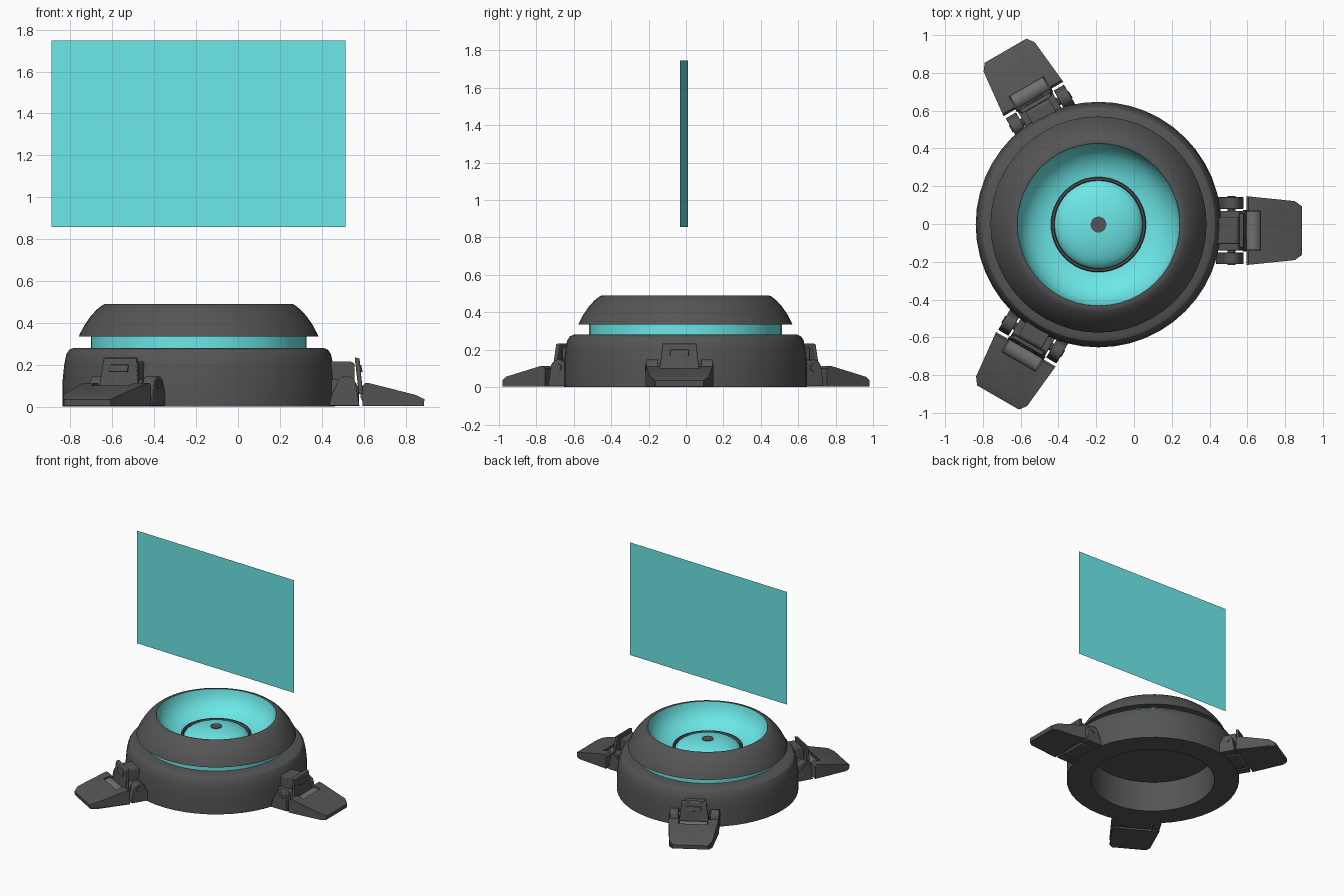
import bpy, bmesh, math

if "Cube" in bpy.data.objects:
    bpy.data.objects.remove(bpy.data.objects["Cube"])

BODY_CENTER = (-0.188, -0.003, 0)
FOOT_CENTER = (-0.17, -0.012, 0)
FOOT_SHIFT = (-0.018, -0.023)   # radial and tangential offset of every foot part
SEG = 48


def material(name, color):
    m = bpy.data.materials.new(name)
    m.diffuse_color = color
    m.use_nodes = True
    m.node_tree.nodes["Principled BSDF"].inputs["Base Color"].default_value = m.diffuse_color
    return m


DARK = material("dark_grey", (0.09, 0.09, 0.09, 1))
LIGHTER = material("mid_grey", (0.16, 0.16, 0.16, 1))
CYAN = material("cyan", (0.15, 0.8, 0.8, 1))


def finish(name, bm, mat, loc, angle=0.0, bevel=0.0):
    bmesh.ops.remove_doubles(bm, verts=bm.verts, dist=1e-5)
    bmesh.ops.recalc_face_normals(bm, faces=bm.faces)
    me = bpy.data.meshes.new(name)
    bm.to_mesh(me)
    bm.free()
    me.shade_smooth()
    me.set_sharp_from_angle(angle=math.radians(32))
    me.materials.append(mat)
    ob = bpy.data.objects.new(name, me)
    bpy.context.collection.objects.link(ob)
    ob.location = loc
    ob.rotation_euler.z = math.radians(angle)
    if bevel:
        mod = ob.modifiers.new("bevel", 'BEVEL')
        mod.width, mod.segments = bevel, 2
        mod.limit_method = 'ANGLE'
    return ob


def lathe(name, profile, mat, closed=False):
    """Spin (radius, z) points around the vertical axis."""
    bm = bmesh.new()
    vs = [bm.verts.new((r, 0, z)) for r, z in profile]
    es = [bm.edges.new(p) for p in zip(vs, vs[1:])]
    if closed:
        es.append(bm.edges.new((vs[-1], vs[0])))
    bmesh.ops.spin(bm, geom=vs + es, cent=(0, 0, 0), axis=(0, 0, 1),
                   angle=math.tau, steps=SEG, use_merge=True)
    return finish(name, bm, mat, BODY_CENTER)


def prism(name, side, width, angle, mat=DARK, bevel=0.0):
    """Extrude a (radius, z) side outline; width(r, z) gives the (low, high) tangent range."""
    bm = bmesh.new()
    dr, dt = FOOT_SHIFT
    ends = [[bm.verts.new((r + dr, width(r, z)[k] + dt, z)) for r, z in side] for k in (0, 1)]
    for e in ends:
        bm.faces.new(e)
    for i in range(len(side)):
        j = (i + 1) % len(side)
        bm.faces.new((ends[0][i], ends[0][j], ends[1][j], ends[1][i]))
    return finish(name, bm, mat, FOOT_CENTER, angle, bevel)


def circle(cr, cz, rad, n=20, start=0.0, sweep=math.tau):
    return [(cr + rad * math.cos(start + sweep * i / n),
             cz + rad * math.sin(start + sweep * i / n)) for i in range(n)]


def span(a, b=None):
    lo, hi = (-a, a) if b is None else (min(a, b), max(a, b))
    return lambda r, z: (lo, hi)


def flap_width(r, z):
    w = .182 - (r - .785) / .25 * .026 if r < 1.04 else .156 - (r - 1.04) / .035 * .026
    return -w, w


# Round base, hollow underneath
lathe("base_housing", [(0, .25), (.465, .25), (.465, 0), (.65, 0), (.65, .12),
                       (.642, .2), (.632, .25), (.618, .271), (.598, .28), (.49, .28)], DARK)

# Glowing band between base and cap
lathe("glow_band", [(.515, .275), (.515, .34)], CYAN)

# Curved upper cap
lathe("upper_cap", [(.49, .335), (.572, .335), (.568, .345), (.547, .386), (.517, .43),
                    (.487, .463), (.462, .483), (.447, .49), (.43, .49)], DARK)

# Inner bowl, lens ring, dome and centre dot
lathe("bowl", [(.43, .49), (.422, .452), (.4, .405), (.365, .366), (.32, .338), (.275, .322),
               (.235, .316)], CYAN)
lathe("lens_ring", [(.252, .305), (.252, .338), (.247, .345), (.237, .345), (.233, .338),
                    (.233, .305)], DARK, closed=True)
lathe("lens_dome", [(.236 * math.cos(math.radians(d)), .31 + .085 * math.sin(math.radians(d)))
                    for d in range(0, 81, 10)] + [(0, .395)], CYAN)
lathe("lens_dot", [(.042, .385), (.042, .398), (0, .398)], DARK)

# Three folding feet
for n, ang in enumerate((0, 120, 240), 1):
    # bracket fixed to the base
    prism(f"hinge_base_{n}", [(.6, .004), (.765, .004), (.765, .09), (.74, .13), (.6, .13)],
          span(.105), ang, bevel=.006)
    prism(f"hinge_block_{n}", [(.6, .1), (.745, .1), (.745, .205), (.73, .215), (.6, .215)],
          span(.07), ang, bevel=.006)
    # rounded lugs with a pin through both
    for side, label in ((-1, "right"), (1, "left")):
        prism(f"hinge_lug_{label}_{n}",
              [(.62, .004), (.768, .004)] + circle(.705, .1, .047, 12, 0.1, math.pi) + [(.64, .07)],
              span(side * .115, side * .178), ang, bevel=.004)
    prism(f"hinge_pin_{n}", circle(.705, .105, .021), span(.183), ang)
    # upright tab, tilted back, with a raised boss
    prism(f"hinge_tab_{n}", [(.765, .06), (.785, .06), (.768, .23), (.745, .235)],
          lambda r, z: (-.118 + .12 * z, .118 - .12 * z), ang, bevel=.004)
    prism(f"tab_boss_{n}", [(.765, .165), (.783, .165), (.776, .2), (.765, .2)],
          span(.05), ang, bevel=.003)
    # wedge-shaped flap with rounded tip corners
    flap = prism(f"foot_flap_{n}", [(.783, .004), (1.04, .004), (1.075, .004), (1.078, .035),
                                    (1.04, .055), (.815, .112), (.795, .112), (.783, .1)],
                 flap_width, ang)
    # recess in the flap holding a round barrel
    cutter = prism(f"recess_cutter_{n}", circle(.81, .07, .058, 24), span(.105), ang)
    cutter.hide_render = True
    cutter.hide_viewport = True
    cut = flap.modifiers.new("recess", 'BOOLEAN')
    cut.operation, cut.object, cut.solver = 'DIFFERENCE', cutter, 'EXACT'
    prism(f"flap_barrel_{n}", circle(.818, .055, .046, 24), span(.1), ang, LIGHTER)

# Floating flat screen, turned very slightly
bm = bmesh.new()
bm.faces.new([bm.verts.new(p) for p in ((-.89, .011, .857), (.514, -.033, .857),
                                        (.514, -.033, 1.747), (-.89, .011, 1.747))])
finish("floating_screen", bm, CYAN, (0, 0, 0))
